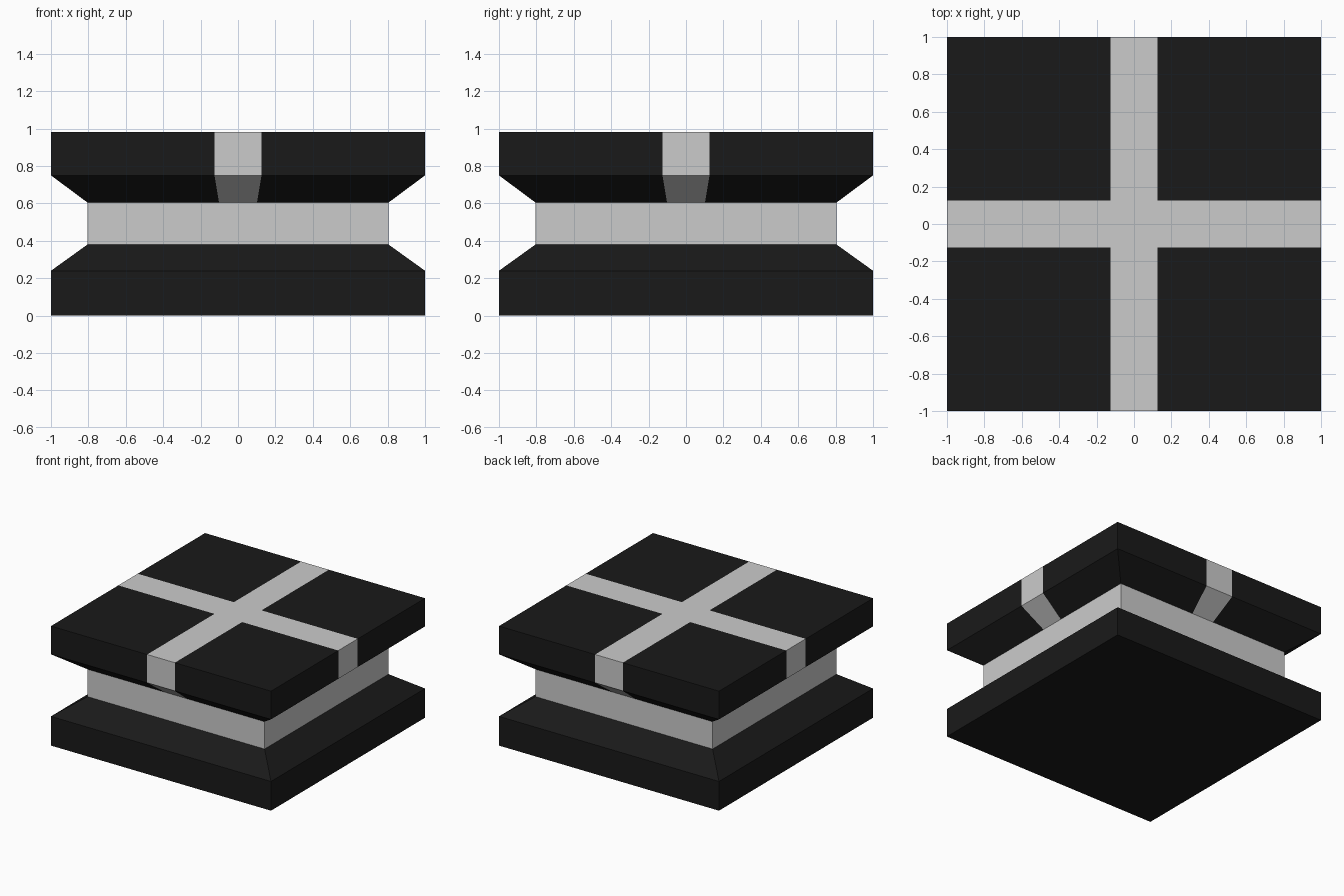
import bpy
import bmesh

if "Cube" in bpy.data.objects:
    bpy.data.objects.remove(bpy.data.objects["Cube"])

black = bpy.data.materials.new("black")
black.diffuse_color = (0.01, 0.01, 0.01, 1)
black.use_nodes = True
black.node_tree.nodes["Principled BSDF"].inputs["Base Color"].default_value = black.diffuse_color
grey = bpy.data.materials.new("grey")
grey.diffuse_color = (0.8, 0.8, 0.8, 1)
grey.use_nodes = True
grey.node_tree.nodes["Principled BSDF"].inputs["Base Color"].default_value = grey.diffuse_color


def square_part(name, levels, cuts, is_grey):
    """Stack of scaled square rings (z, scale), with capped ends.
    cuts are the grid lines along each side; is_grey(i, j) picks strip cells."""
    n = len(cuts) - 1
    bm = bmesh.new()
    verts = {}

    def vert(i, j, k):
        if (i, j, k) not in verts:
            z, s = levels[k]
            verts[i, j, k] = bm.verts.new((cuts[i] * s, cuts[j] * s, z))
        return verts[i, j, k]

    def face(corners, strip):
        bm.faces.new([vert(*c) for c in corners]).material_index = int(strip)

    # side panels, walking round the square
    ring = ([(i, 0) for i in range(n)] + [(n, j) for j in range(n)]
            + [(i, n) for i in range(n, 0, -1)] + [(0, j) for j in range(n, 0, -1)])
    for k in range(len(levels) - 1):
        for a, b in zip(ring, ring[1:] + ring[:1]):
            cell = (min(a[0], b[0], n - 1), min(a[1], b[1], n - 1))
            face([(*a, k), (*b, k), (*b, k + 1), (*a, k + 1)], is_grey(*cell))

    # top and bottom caps
    for k in (0, len(levels) - 1):
        for i in range(n):
            for j in range(n):
                face([(i, j, k), (i + 1, j, k), (i + 1, j + 1, k), (i, j + 1, k)],
                     is_grey(i, j))

    bmesh.ops.recalc_face_normals(bm, faces=bm.faces)
    mesh = bpy.data.meshes.new(name)
    bm.to_mesh(mesh)
    bm.free()
    mesh.materials.append(black)
    mesh.materials.append(grey)
    obj = bpy.data.objects.new(name, mesh)
    bpy.context.collection.objects.link(obj)
    return obj


# base slab, waist band, and lid with a grey cross strap
square_part("base_slab", [(0, 1), (0.24, 1), (0.38, 0.805)], (-1, 1), lambda i, j: False)
square_part("waist_band", [(0.38, 0.805), (0.605, 0.805)], (-1, 1), lambda i, j: True)
square_part("lid_with_cross", [(0.605, 0.805), (0.75, 1), (0.982, 1)],
            (-1, -0.126, 0.126, 1), lambda i, j: i == 1 or j == 1)
